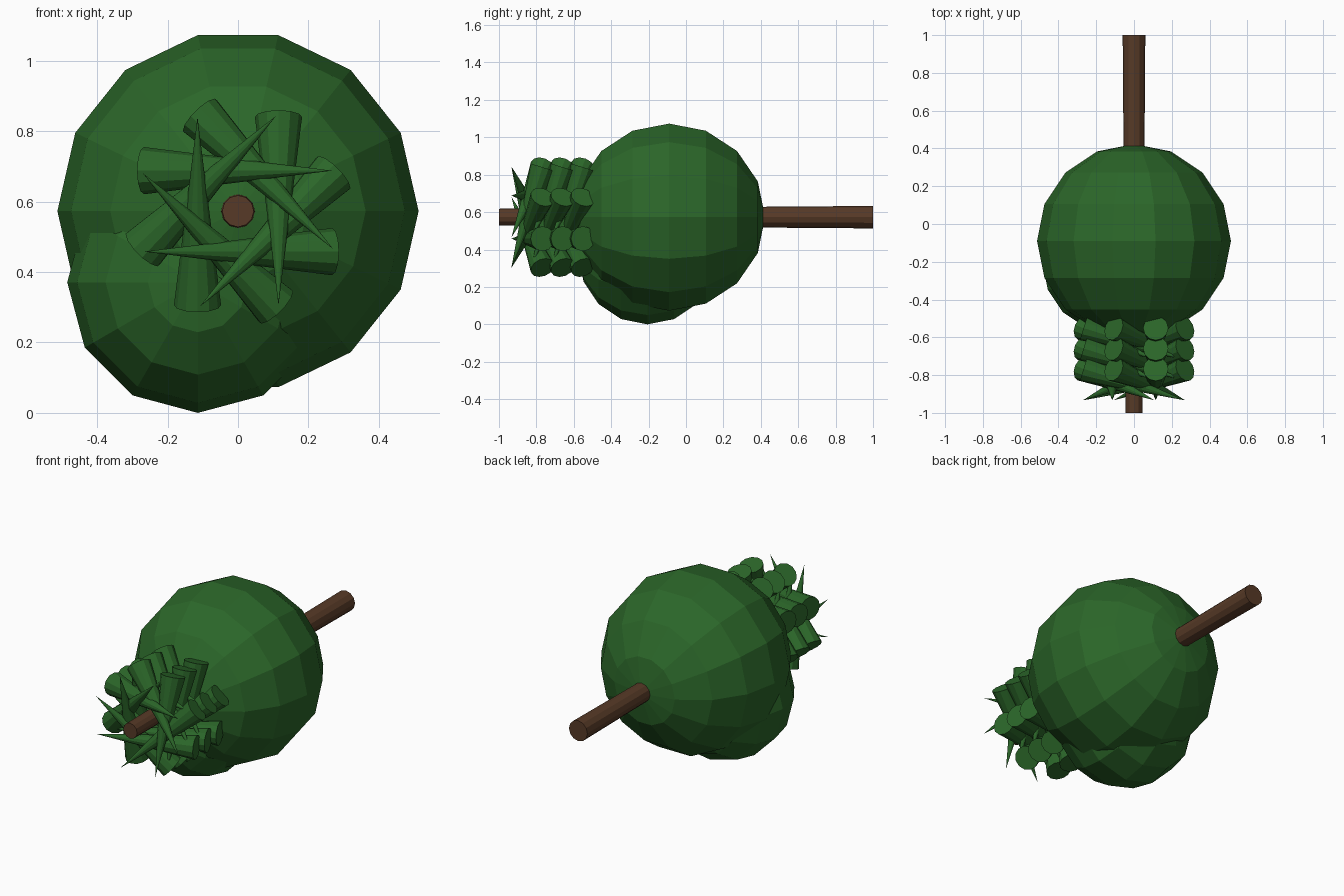
import bpy, bmesh
from math import sin, cos, pi, sqrt
from mathutils import Vector, Matrix

if "Cube" in bpy.data.objects:
    bpy.data.objects.remove(bpy.data.objects["Cube"])

AXIS_Z = 0.573


def material(name, color):
    m = bpy.data.materials.new(name)
    m.diffuse_color = color
    m.use_nodes = True
    m.node_tree.nodes["Principled BSDF"].inputs["Base Color"].default_value = m.diffuse_color
    return m


GREEN = material("leaf_green", (0.024, 0.133, 0.022, 1))
BROWN = material("bark_brown", (0.095, 0.042, 0.02, 1))


def add_object(name, bm, mat):
    bmesh.ops.recalc_face_normals(bm, faces=bm.faces)
    mesh = bpy.data.meshes.new(name)
    bm.to_mesh(mesh)
    bm.free()
    mesh.materials.append(mat)
    obj = bpy.data.objects.new(name, mesh)
    bpy.context.collection.objects.link(obj)
    return obj


def add_cone(bm, start, end, r1, r2, sides):
    start, end = Vector(start), Vector(end)
    d = end - start
    turn = d.to_track_quat('Z', 'Y').to_matrix().to_4x4()
    bmesh.ops.create_cone(bm, cap_ends=True, segments=sides, radius1=r1, radius2=r2,
                          depth=d.length, matrix=Matrix.Translation((start + end) / 2) @ turn)


def foliage(name, center, radius, sides):
    # poles point along the trunk, a vertex column faces +x
    bm = bmesh.new()
    turn = Matrix.Rotation(pi / 2, 4, 'X') @ Matrix.Rotation(pi / 2, 4, 'Z')
    bmesh.ops.create_uvsphere(bm, u_segments=sides, v_segments=8, radius=radius,
                              matrix=Matrix.Translation(center) @ turn)
    add_object(name, bm, GREEN)


# trunk lying along y
bm = bmesh.new()
add_cone(bm, (0, 1, AXIS_Z), (0, -1, AXIS_Z), 0.06, 0.045, 12)
add_object("trunk", bm, BROWN)

# leaf masses
foliage("large_foliage", (0, -0.09, AXIS_Z), 0.513, 14)
foliage("small_foliage", (-0.114, -0.205, 0.371), 0.371, 12)

# three whorls of tilted, tangential spikes
for layer in range(3):
    bm = bmesh.new()
    y = -0.85 + 0.108 * layer
    for k in range(8):
        a = k * pi / 4
        mid = Vector((0.115 * cos(a), y, AXIS_Z + 0.115 * sin(a)))
        half = Vector((sin(a) * 0.267, -0.083, -cos(a) * 0.267))
        add_cone(bm, mid - half, mid + half, 0.067, 0, 12)
    add_object(f"spike_whorl_{layer + 1}", bm, GREEN)
